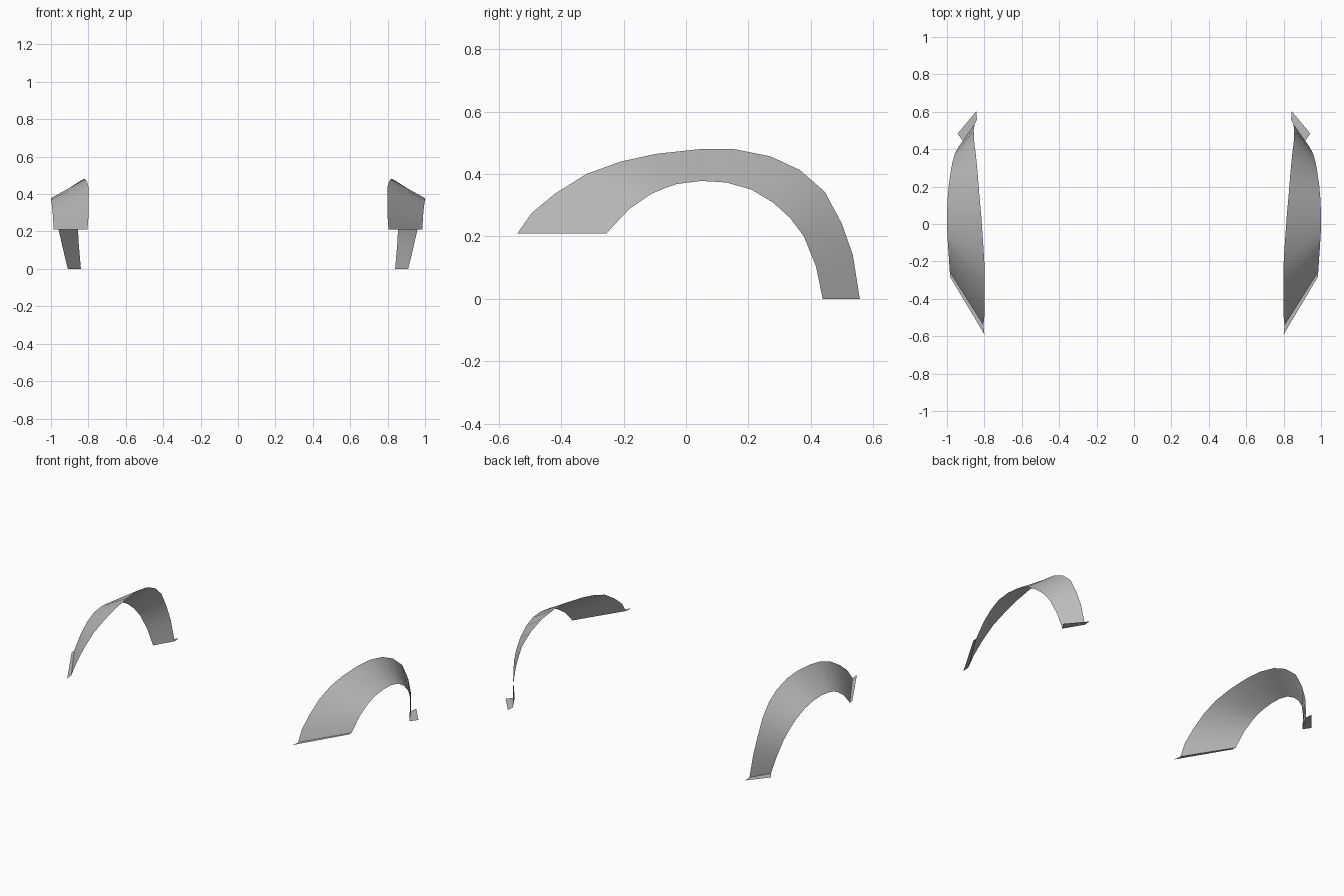
import bpy
import bmesh
import math

default_cube = bpy.data.objects.get("Cube")
if default_cube:
    bpy.data.objects.remove(default_cube, do_unlink=True)

# One plain grey for every panel
grey = bpy.data.materials.new("plain_grey")
grey.use_nodes = True
grey_colour = (0.5, 0.5, 0.5, 1.0)
grey.diffuse_color = grey_colour
grey.node_tree.nodes["Principled BSDF"].inputs["Base Color"].default_value = grey_colour


def mirrored_sheet(name, inner_edge, outer_edge):
    """Skin a thin sheet between two edges and mirror it to the other side."""
    bm = bmesh.new()
    inner = [bm.verts.new(point) for point in inner_edge]
    outer = [bm.verts.new(point) for point in outer_edge]
    for i in range(len(inner) - 1):
        bm.faces.new((inner[i], outer[i], outer[i + 1], inner[i + 1]))
    mesh = bpy.data.meshes.new(name)
    bm.to_mesh(mesh)
    bm.free()
    mesh.materials.append(grey)
    sheet = bpy.data.objects.new(name, mesh)
    bpy.context.collection.objects.link(sheet)
    mirror = sheet.modifiers.new("other_side", "MIRROR")
    mirror.use_axis = (True, False, False)
    mirror.use_mirror_merge = False
    # Smooth along the arch
    bpy.ops.object.select_all(action="DESELECT")
    sheet.select_set(True)
    bpy.context.view_layer.objects.active = sheet
    bpy.ops.object.shade_smooth_by_angle(angle=math.radians(50))
    return sheet


# Inboard upper edge of the arch, from the front end to the rear foot
body_edge = [
    (.805, -.54, .21), (.8, -.495, .275), (.8, -.42, .337), (.8, -.32, .4),
    (.8, -.21, .44), (.807, -.095, .465), (.817, .045, .48), (.827, .155, .48),
    (.836, .27, .457), (.845, .365, .413), (.855, .445, .343),
    (.857, .5, .24), (.852, .535, .14), (.84, .557, 0),
]

# Outboard lower edge around the wheel opening
wheel_edge = [
    (.985, -.255, .21), (.987, -.23, .237), (.99, -.18, .29), (.995, -.11, .337),
    (.997, -.07, .354), (1, -.03, .368), (1, .05, .378), (.997, .13, .373),
    (.99, .21, .35), (.98, .28, .308), (.97, .333, .26),
    (.957, .378, .2), (.935, .417, .103), (.91, .438, 0),
]

mirrored_sheet("wheel_arch", body_edge, wheel_edge)

# Narrow flat lip along the front end
front_z = body_edge[0][2]
mirrored_sheet(
    "front_lip",
    [(.8, -.59, front_z), body_edge[0]],
    [(.985, -.28, front_z), wheel_edge[0]],
)

# Flat lip turned outward at the rear foot
mirrored_sheet(
    "rear_lip",
    [body_edge[-1], (.843, .603, 0)],
    [wheel_edge[-1], (.943, .483, 0)],
)
